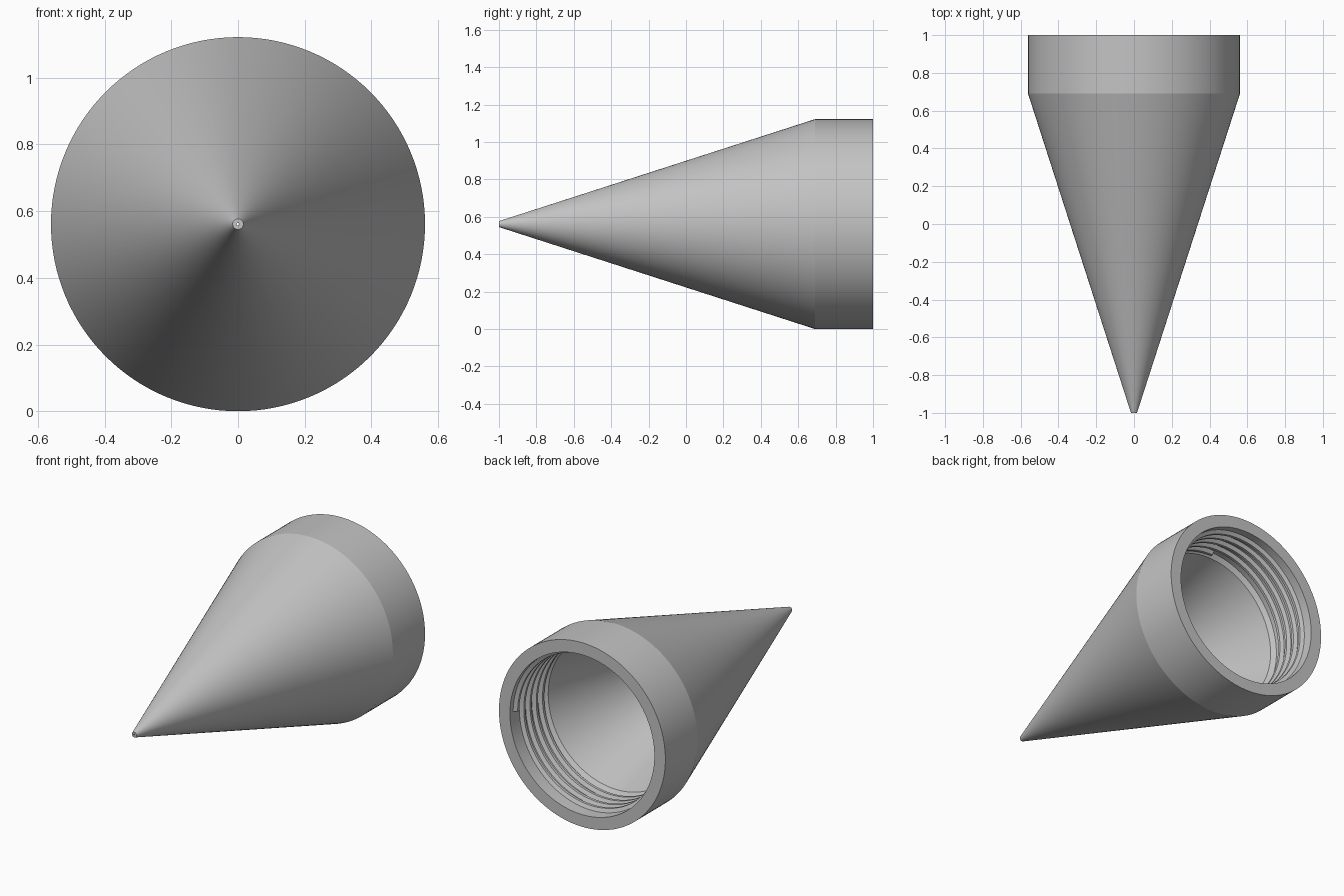
import bpy, bmesh, math

cube = bpy.data.objects.get("Cube")
if cube:
    bpy.data.objects.remove(cube, do_unlink=True)

SEG = 128
R = 0.561          # outer radius, also the height of the axis
BORE = 0.487       # radius of the threaded socket

grey = bpy.data.materials.new("plain grey")
grey.use_nodes = True
colour = (0.55, 0.55, 0.55, 1)
grey.diffuse_color = colour
grey.node_tree.nodes["Principled BSDF"].inputs["Base Color"].default_value = colour


def point(radius, y, angle):
    return (radius * math.cos(angle), y, R + radius * math.sin(angle))


def finish(name, bm):
    bmesh.ops.recalc_face_normals(bm, faces=bm.faces)
    mesh = bpy.data.meshes.new(name)
    bm.to_mesh(mesh)
    bm.free()
    obj = bpy.data.objects.new(name, mesh)
    bpy.context.collection.objects.link(obj)
    mesh.materials.append(grey)
    bpy.ops.object.select_all(action="DESELECT")
    obj.select_set(True)
    bpy.context.view_layer.objects.active = obj
    bpy.ops.object.shade_smooth_by_angle(angle=math.radians(15))


def skin(bm, rings, closed):
    # Join neighbouring loops of vertices with quads
    pairs = list(zip(rings, rings[1:]))
    if closed:
        pairs.append((rings[-1], rings[0]))
    for a, b in pairs:
        for i in range(len(a)):
            j = (i + 1) % len(a)
            bm.faces.new((a[i], a[j], b[j], b[i]))


# Hollow cone shell: outside from tip to rim, then back down the bore
profile = [(0.016, -1), (R, 0.69), (R, 1), (BORE, 1), (BORE, 0.69),
           (0.46, 0.67), (0.004, -0.88), (0.004, -1)]
bm = bmesh.new()
rings = [[bm.verts.new(point(r, y, math.tau * i / SEG)) for i in range(SEG)]
         for r, y in profile]
skin(bm, rings, True)
finish("cone_shell", bm)

# Helical screw thread with a trapezoid section, rooted in the bore wall
PITCH, TURNS = 0.06, 4.25
section = [(BORE + 0.01, -0.024), (BORE - 0.022, -0.008),
           (BORE - 0.022, 0.008), (BORE + 0.01, 0.024)]
bm = bmesh.new()
coils = []
for i in range(int(SEG * TURNS) + 1):
    turn = i / SEG
    coils.append([bm.verts.new(point(r, 0.95 - PITCH * turn + dy, math.tau * turn))
                  for r, dy in section])
skin(bm, coils, False)
bm.faces.new(coils[0])
bm.faces.new(coils[-1])
finish("inner_thread", bm)
